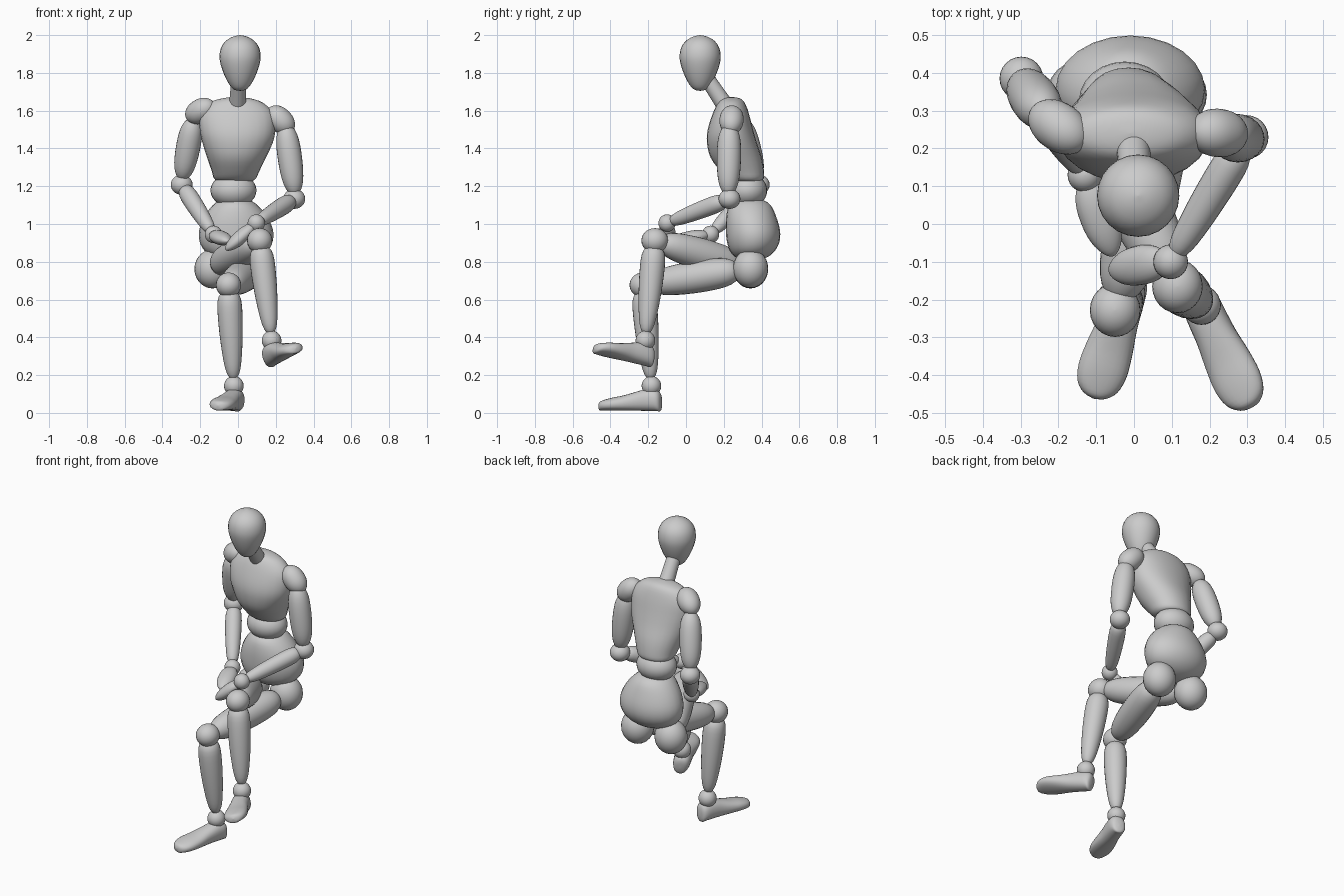
import bpy, bmesh, math
from mathutils import Vector, Matrix

if "Cube" in bpy.data.objects:
    bpy.data.objects.remove(bpy.data.objects["Cube"])

SEG = 24


def frame(p0, p1, up):
    # local z runs along the part, local y points towards "up"
    fwd = (Vector(p1) - Vector(p0)).normalized()
    x = Vector(up).cross(fwd).normalized()
    m = Matrix((x, fwd.cross(x), fwd)).transposed().to_4x4()
    m.translation = Vector(p0)
    return m


def smooth_rows(rows, steps=3):
    # Catmull-Rom resampling of the section rows
    out = []
    for i in range(len(rows) - 1):
        a, b, c, d = (rows[min(max(k, 0), len(rows) - 1)] for k in (i - 1, i, i + 1, i + 2))
        for s in range(steps):
            t = s / steps
            out.append([0.5 * (2 * q + (r - p) * t + (2 * p - 5 * q + 4 * r - w) * t * t
                               + (3 * q - p - 3 * r + w) * t ** 3)
                        for p, q, r, w in zip(a, b, c, d)])
    return out + [list(rows[-1])]


def loft(name, rows, mat=Matrix(), n=2.0):
    # rows: (distance, centre x, centre y, half width, half depth)
    bm = bmesh.new()
    rings = []
    for s, cx, cy, a, b in rows:
        ring = []
        for k in range(SEG):
            u = 2 * math.pi * k / SEG
            c, v = math.cos(u), math.sin(u)
            x = cx + max(a, .001) * math.copysign(abs(c) ** (2 / n), c)
            y = cy + max(b, .001) * math.copysign(abs(v) ** (2 / n), v)
            ring.append(bm.verts.new(mat @ Vector((x, y, s))))
        rings.append(ring)
    for r, q in zip(rings, rings[1:]):
        for k in range(SEG):
            j = (k + 1) % SEG
            bm.faces.new((r[k], r[j], q[j], q[k]))
    bm.faces.new(rings[0])
    bm.faces.new(rings[-1])
    bmesh.ops.recalc_face_normals(bm, faces=bm.faces)
    for f in bm.faces:
        f.smooth = True
    me = bpy.data.meshes.new(name)
    bm.to_mesh(me)
    bm.free()
    ob = bpy.data.objects.new(name, me)
    bpy.context.collection.objects.link(ob)
    return ob


def limb(name, p0, p1, r0, rm, r1, flat=1.0, cap=5, up=(0, 0, 1)):
    # tapered rod with rounded ends; radii at start, middle and end
    length = (Vector(p1) - Vector(p0)).length
    if up == (0, 0, 1) and abs((p1[2] - p0[2]) / length) > .9:
        up = (0, 1, 0)
    rows = []
    for i in range(19):
        t = .5 - .5 * math.cos(math.pi * i / 18)
        r = r0 * (1 - t) * (1 - 2 * t) + rm * 4 * t * (1 - t) + r1 * t * (2 * t - 1)
        r *= math.sqrt(max(0, 1 - abs(2 * t - 1) ** cap))
        rows.append((t * length, 0, 0, r, r * flat))
    return loft(name, rows, frame(p0, p1, up))


def ball(name, c, rx, ry=None, rz=None):
    rz, ry = rz or rx, ry or rx
    rows = [(c[2] - rz * math.cos(math.pi * i / 14), c[0], c[1],
             rx * math.sin(math.pi * i / 14), ry * math.sin(math.pi * i / 14)) for i in range(15)]
    return loft(name, rows)


def foot(name, heel, toe, up):
    # (distance from heel, half width, height)
    prof = [(0, .0, .06), (.006, .032, .09), (.03, .047, .113), (.08, .051, .116), (.14, .054, .1),
            (.21, .063, .08), (.27, .066, .068), (.315, .055, .056), (.34, .03, .045), (.348, 0, .03)]
    rows = [(s, 0, h / 2 + (.01 if a == 0 else 0), a, h / 2 if a else 0) for s, a, h in prof]
    return loft(name, smooth_rows(rows), frame(heel, toe, up), 2.3)


# head and neck
loft("head", smooth_rows([(z, .011, .075, r, r) for z, r in (
    (1.705, 0), (1.712, .032), (1.74, .058), (1.79, .084), (1.845, .103), (1.89, .109),
    (1.935, .1), (1.97, .075), (1.992, .037), (2.0, 0))]))
limb("neck", (.005, .085, 1.81), (-.003, .225, 1.60), .04, .042, .048, cap=12)

# torso
loft("chest", smooth_rows([
    (1.673, -.01, .24, 0, 0), (1.665, -.01, .24, .075, .045), (1.64, -.01, .24, .145, .072),
    (1.58, -.005, .237, .195, .097), (1.5, -.002, .235, .2, .12), (1.43, -.002, .243, .186, .132),
    (1.35, -.008, .266, .155, .135), (1.28, -.013, .298, .126, .115), (1.24, -.016, .318, .11, .093),
    (1.225, -.016, .325, .08, .06), (1.222, -.016, .325, 0, 0)]), n=2.1)
ball("waist", (-.024, .325, 1.178), .122, .105, .092)
loft("pelvis", smooth_rows([
    (1.135, -.015, .335, 0, 0), (1.128, -.015, .335, .07, .068), (1.1, -.015, .338, .118, .11),
    (1.04, -.012, .345, .166, .132), (.97, -.01, .354, .195, .143), (.91, -.01, .356, .194, .14),
    (.86, -.01, .352, .168, .12), (.825, -.01, .347, .115, .085), (.808, -.01, .345, .05, .04),
    (.805, -.01, .345, 0, 0)]))

# per side: joint positions, right leg crossed over the left
sides = {
    "left": dict(
        cap=((.16, .247, 1.612), (.288, .235, 1.488)),
        arm=((.25, .23, 1.53), (.302, .224, 1.15)), elbow=(.298, .23, 1.133),
        wrist=(.097, -.1, 1.005), hand=((.09, -.095, .998), (-.065, -.125, .862)),
        hip=(.097, .342, .765), knee=(-.05, -.228, .677), ankle=(-.022, -.183, .143),
        foot=((-.005, -.13, .01), (-.108, -.46, .014), (.07, 0, 1))),
    "right": dict(
        cap=((-.13, .21, 1.635), (-.268, .305, 1.56)),
        arm=((-.235, .29, 1.56), (-.297, .378, 1.232)), elbow=(-.298, .385, 1.208),
        wrist=(-.13, .13, .945), hand=((-.128, .125, .945), (-.055, -.085, .908)),
        hip=(-.135, .342, .762), knee=(.115, -.165, .912), ankle=(.178, -.215, .383),
        foot=((.178, -.18, .243), (.318, -.497, .322), (-.26, 0, 1))),
}
for s, j in sides.items():
    def between(a, b, t):
        return tuple(Vector(j[a]).lerp(Vector(j[b]), t))
    # arm
    limb(s + "_shoulder", *j["cap"], .06, .064, .058, cap=2.4)
    limb(s + "_upper_arm", *j["arm"], .052, .064, .044)
    ball(s + "_elbow", j["elbow"], .058, .058, .053)
    limb(s + "_forearm", between("elbow", "wrist", .06), between("elbow", "wrist", .96), .046, .045, .03, cap=8)
    ball(s + "_wrist", j["wrist"], .046)
    limb(s + "_hand", *j["hand"], .043, .052, .036, flat=.7, cap=3)
    # leg
    ball(s + "_hip", j["hip"], .096, .093, .103)
    limb(s + "_thigh", between("hip", "knee", .1), between("hip", "knee", .96), .068, .085, .058, cap=7)
    ball(s + "_knee", j["knee"], .067, .071, .066)
    limb(s + "_shin", between("knee", "ankle", .05), between("knee", "ankle", .94), .064, .061, .032, cap=9)
    ball(s + "_ankle", j["ankle"], .052)
    foot(s + "_foot", *j["foot"])
